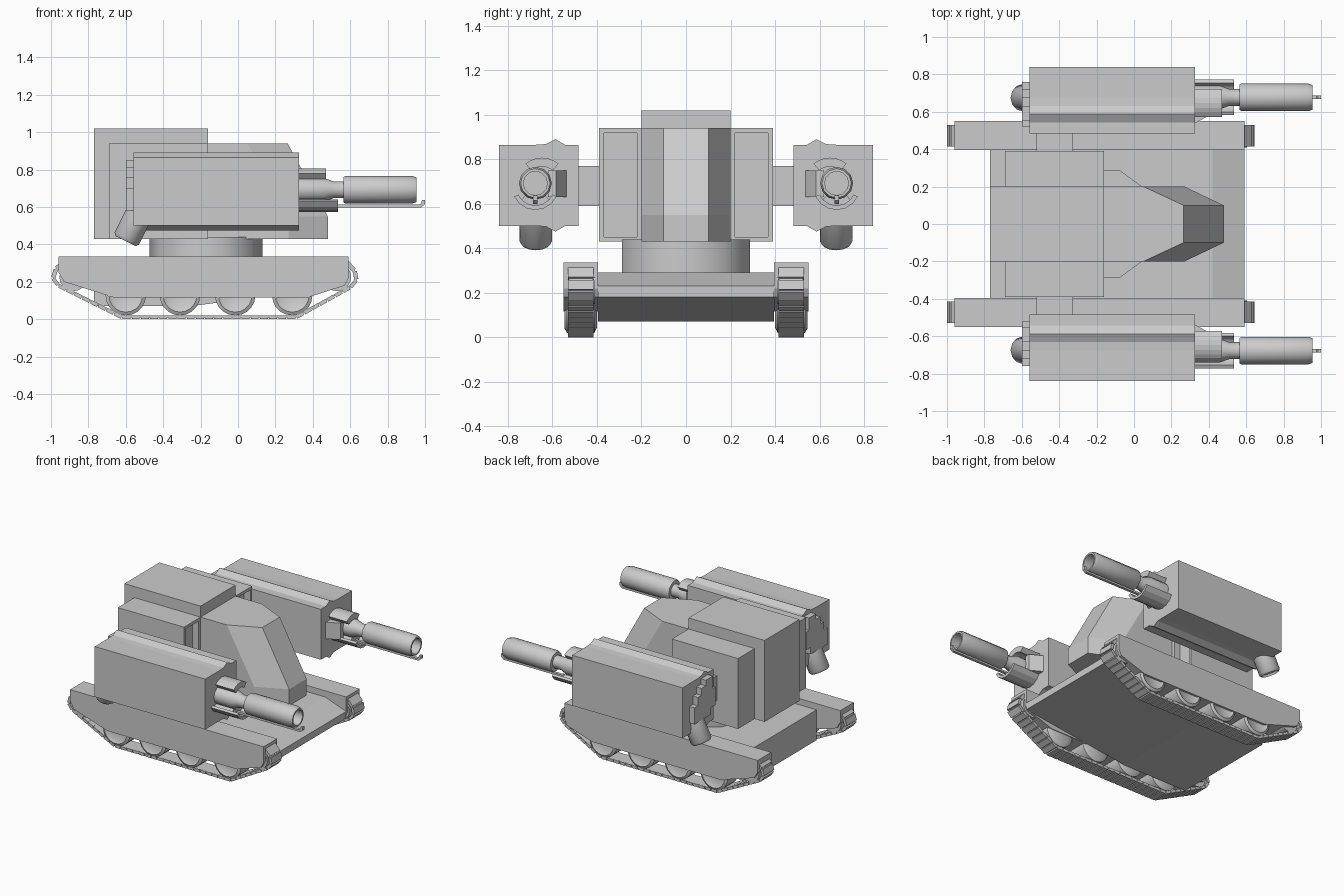
import bpy, bmesh, math
from mathutils import Vector, Matrix

if "Cube" in bpy.data.objects:
    bpy.data.objects.remove(bpy.data.objects["Cube"])


def finish(name, bm, smooth=False):
    bmesh.ops.recalc_face_normals(bm, faces=bm.faces[:])
    me = bpy.data.meshes.new(name)
    bm.to_mesh(me)
    bm.free()
    ob = bpy.data.objects.new(name, me)
    bpy.context.collection.objects.link(ob)
    if smooth:
        bpy.ops.object.select_all(action='DESELECT')
        ob.select_set(True)
        bpy.context.view_layer.objects.active = ob
        bpy.ops.object.shade_smooth_by_angle(angle=math.radians(42))
    return ob


def loft(bm, rings, caps=True):
    vs = [[bm.verts.new(p) for p in r] for r in rings]
    n = len(vs[0])
    for a, b in zip(vs, vs[1:]):
        for i in range(n):
            j = (i + 1) % n
            bm.faces.new((a[i], a[j], b[j], b[i]))
    if caps:
        bm.faces.new(vs[0])
        bm.faces.new(vs[-1])


def prism(name, pts, axis, lo, hi):
    """Extrude a 2D outline: axis 'x' uses (y, z) points, axis 'y' uses (x, z)."""
    bm = bmesh.new()
    f = (lambda p, t: (t, p[0], p[1])) if axis == 'x' else (lambda p, t: (p[0], t, p[1]))
    loft(bm, [[f(p, t) for p in pts] for t in (lo, hi)])
    return finish(name, bm)


def box(name, x0, x1, y0, y1, z0, z1):
    return prism(name, [(x0, z0), (x1, z0), (x1, z1), (x0, z1)], 'y', y0, y1)


def lathe(name, profile, origin, direction, sides):
    """Turned part: profile of (distance, radius) along a direction."""
    bm = bmesh.new()
    q = Vector(direction).to_track_quat('Z', 'Y')
    rings = []
    for d, r in profile:
        ang = [2 * math.pi * i / sides for i in range(sides)]
        rings.append([Vector(origin) + q @ Vector((r * math.cos(a), r * math.sin(a), d)) for a in ang])
    loft(bm, rings)
    return finish(name, bm, True)


def shell(name, cy, cz, s, r0, r1, a0, a1, x0, x1):
    """Curved plate around the gun axis; angle 0 points outward."""
    n = 6
    ang = [math.radians(a0 + (a1 - a0) * i / n) for i in range(n + 1)]
    pts = [(s * (cy + r1 * math.cos(a)), cz + r1 * math.sin(a)) for a in ang]
    pts += [(s * (cy + r0 * math.cos(a)), cz + r0 * math.sin(a)) for a in reversed(ang)]
    return prism(name, pts, 'x', x0, x1)


def track(name, y0, y1):
    path = [Vector(p) for p in [(-.62, .01), (.31, .01), (.60, .17), (.635, .21), (.625, .26), (.58, .31),
                                (-.93, .31), (-.975, .27), (-.99, .22), (-.96, .18)]]
    bm = bmesh.new()
    # belt
    c = Vector((-.17, .16))
    inner = [c + Vector(((p - c).x * .985, (p - c).y * .93)) for p in path]
    for i in range(len(path)):
        j = (i + 1) % len(path)
        quad = [path[i], path[j], inner[j], inner[i]]
        loft(bm, [[(p.x, y, p.y) for p in quad] for y in (y0 + .004, y1 - .004)])
        # pads along this stretch
        d = path[j] - path[i]
        n = max(1, round(d.length / .05))
        for k in range(n):
            m = path[i] + d * ((k + .5) / n)
            rot = Matrix.Rotation(-math.atan2(d.y, d.x), 4, 'Y')
            size = Matrix.Diagonal((d.length / n * .86, y1 - y0, .02, 1))
            bmesh.ops.create_cube(bm, size=1, matrix=Matrix.Translation((m.x, (y0 + y1) / 2, m.y)) @ rot @ size)
    return finish(name, bm)


# Hull and turntable
prism("hull", [(-.77, .07), (-.25, .07), (.59, .18), (.59, .23), (.42, .29), (-.77, .29)], 'y', -.395, .395)
lathe("turntable", [(0, .302), (.16, .302)], (-.17, 0, .28), (0, 0, 1), 10).rotation_euler = (0, 0, 0)

# Turret core and faceted nose
box("turret_core", -.77, -.16, -.2, .2, .43, 1.02)
bm = bmesh.new()
rings = []
for z, xs, xf in ((.43, .27, .48), (.55, .27, .48), (.94, .05, .265)):
    rings.append([(-.16, -.2, z), (xs, -.2, z), (xf, -.1, z), (xf, .1, z), (xs, .2, z), (-.16, .2, z)])
loft(bm, rings)
finish("turret_nose", bm)

for s, side in ((1, "left"), (-1, "right")):
    def sbox(name, x0, x1, y0, y1, z0, z1):
        return box(side + "_" + name, x0, x1, s * y0, s * y1, z0, z1)

    # Turret side box with recessed front panel
    ob = sbox("turret_side", -.69, -.16, .2, .39, .43, .94)
    bm = bmesh.new()
    bm.from_mesh(ob.data)
    front = [f for f in bm.faces if f.normal.x > .9]
    bmesh.ops.inset_region(bm, faces=front, thickness=.03, depth=0)
    kept = bmesh.ops.extrude_face_region(bm, geom=front)
    bmesh.ops.delete(bm, geom=front, context='FACES_ONLY')
    bmesh.ops.translate(bm, vec=(-.05, 0, 0), verts=[g for g in kept['geom'] if isinstance(g, bmesh.types.BMVert)])
    bm.to_mesh(ob.data)
    bm.free()

    # Running gear
    prism(side + "_skirt", [(-.96, .335), (-.96, .25), (-.93, .2), (-.66, .115), (.37, .115), (.57, .18),
                            (.59, .22), (.59, .335)], 'y', s * .395, s * .55)
    track(side + "_track", *sorted((s * .415, s * .53)))
    for i, x in enumerate((-.60, -.31, -.015, .29)):
        lathe(f"{side}_wheel_{i + 1}", [(0, .085), (.012, .108), (.135, .108), (.145, .09), (.135, .075)],
              (x, s * .4, .128), (0, s, 0), 20)
    for x, n in ((-.88, "rear"), (.53, "front")):
        lathe(f"{side}_{n}_idler", [(0, .075), (.12, .075)], (x, s * .41, .225), (0, s, 0), 16)

    # Arm block with ridges above and below
    sbox("shoulder", -.52, -.325, .38, .5, .59, .77)
    prof = [(.84, .5), (.84, .865), (.675, .865), (.63, .868), (.587, .89), (.543, .865), (.484, .865),
            (.484, .5), (.543, .5), (.587, .475), (.63, .498), (.675, .5)]
    prism(side + "_arm", [(s * y, z) for y, z in prof], 'x', -.56, .325)

    # Stepped rear plate and exhaust
    plate = [(.76, .58), (.76, .70), (.72, .70), (.72, .76), (.68, .76), (.68, .81), (.63, .81), (.63, .85),
             (.55, .85), (.55, .76), (.52, .76), (.52, .63), (.57, .63), (.57, .58)]
    prism(side + "_rear_plate", [(s * y, z) for y, z in plate], 'x', -.60, -.56)
    lathe(side + "_exhaust", [(0, .073), (.2, .073), (.215, .06), (.2, .055)],
          (-.505, s * .675, .61), (-.45, 0, -.9), 12)

    # Gun with hollow muzzle
    cy, cz = .677, .692
    lathe(side + "_gun", [(0, .063), (.16, .063), (.21, .045), (.265, .045), (.265, .068), (.275, .074), (.63, .074),
                          (.655, .066), (.655, .054), (.45, .054)], (.3, s * cy, cz), (1, 0, 0), 12)
    # Curved guards around the gun root
    shell(side + "_upper_guard", cy - .03, cz, s, .075, .115, 50, 130, .32, .47)
    shell(side + "_lower_guard", cy, cz - .015, s, .085, .105, 205, 335, .32, .535)
    shell(side + "_base_guard", cy, cz, s, .065, .10, 230, 310, .32, .47)
    bm = bmesh.new()
    loft(bm, [[(x, s * y, z) for y, z in ((y0, .63), (.62, .63), (.62, .75), (y0, .75))]
              for x, y0 in ((.32, .535), (.41, .585))])
    finish(side + "_inner_wedge", bm)
    # Hooked rod beneath the barrel
    prism(side + "_rod", [(.32, .598), (.98, .598), (1.0, .615), (1.0, .638), (.985, .638), (.975, .612),
                          (.32, .612)], 'y', s * .667, s * .687)
